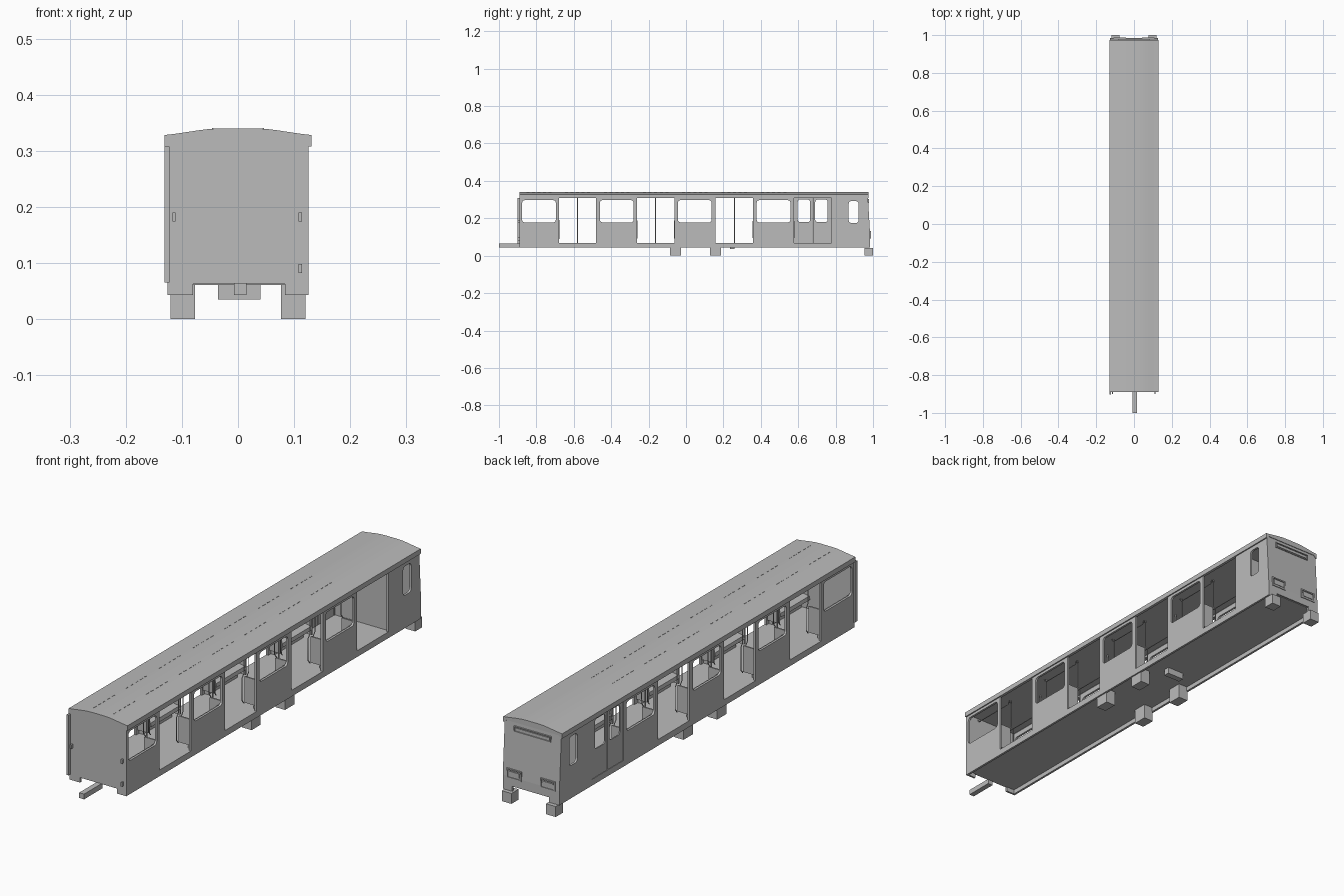
import bpy, bmesh, math
from mathutils import Vector

cube = bpy.data.objects.get("Cube")
if cube:
    bpy.data.objects.remove(cube, do_unlink=True)

GREY = (0.5, 0.5, 0.5, 1.0)
mat = bpy.data.materials.new("plain_grey")
mat.use_nodes = True
mat.diffuse_color = GREY
mat.node_tree.nodes["Principled BSDF"].inputs["Base Color"].default_value = GREY


def add(name, data):
    ob = bpy.data.objects.new(name, data)
    bpy.context.collection.objects.link(ob)
    data.materials.append(mat)
    return ob


def prisms(name, parts, axis):
    """Extrude each (outline, start, end) along the x or y axis."""
    bm = bmesh.new()
    for pts, a, b in parts:
        place = (lambda t, u, v: (t, u, v)) if axis == "x" else (lambda t, u, v: (u, t, v))
        lo = [bm.verts.new(place(a, *p)) for p in pts]
        hi = [bm.verts.new(place(b, *p)) for p in pts]
        bm.faces.new(lo)
        bm.faces.new(hi[::-1])
        for i in range(len(pts)):
            j = (i + 1) % len(pts)
            bm.faces.new((lo[i], hi[i], hi[j], lo[j]))
    bmesh.ops.recalc_face_normals(bm, faces=bm.faces)
    me = bpy.data.meshes.new(name)
    bm.to_mesh(me)
    bm.free()
    return add(name, me)


def rect(u0, u1, v0, v1):
    return [(u0, v0), (u1, v0), (u1, v1), (u0, v1)]


def rounded(u0, u1, v0, v1, r, steps=4):
    pts = []
    centres = [(u1 - r, v1 - r), (u0 + r, v1 - r), (u0 + r, v0 + r), (u1 - r, v0 + r)]
    for k, (cu, cv) in enumerate(centres):
        for s in range(steps + 1):
            a = math.pi / 2 * (k + s / steps)
            pts.append((cu + r * math.cos(a), cv + r * math.sin(a)))
    return pts


def boxes(name, *items):
    return prisms(name, [(rect(y0, y1, z0, z1), x0, x1) for x0, x1, y0, y1, z0, z1 in items], "x")


def cut(ob, cutter):
    mod = ob.modifiers.new("openings", "BOOLEAN")
    mod.object = cutter
    mod.solver = "EXACT"
    bpy.context.view_layer.objects.active = ob
    bpy.ops.object.modifier_apply(modifier=mod.name)


def discard(ob):
    bpy.data.objects.remove(ob, do_unlink=True)


def tube(name, paths, radius):
    cu = bpy.data.curves.new(name, "CURVE")
    cu.dimensions = "3D"
    cu.bevel_depth = radius
    cu.bevel_resolution = 1
    cu.use_fill_caps = True
    for path in paths:
        sp = cu.splines.new("POLY")
        sp.points.add(len(path) - 1)
        for p, co in zip(sp.points, path):
            p.co = (*co, 1)
    return add(name, cu)


DOORS = [-0.58, -0.162, 0.259, 0.677]
WINDOWS = [-0.786, -0.37, 0.047, 0.468]
FRONT, SIDE, FLOOR = -0.89, 0.126, 0.068

# side walls with door and window openings
openings = [(rect(d - 0.1, d + 0.1, FLOOR, 0.31), -1, 1) for d in DOORS]
openings += [(rounded(w - 0.09, w + 0.09, 0.178, 0.297, 0.014), -1, 1) for w in WINDOWS]
openings.append((rounded(0.87, 0.922, 0.175, 0.292, 0.014), -1, 1))
cutter = prisms("opening_cutter", openings, "x")
cutter.hide_render = True
side = [(FRONT, 0.043), (0.985, 0.043), (0.985, 0.1), (0.972, 0.325), (FRONT, 0.325)]
for label, s in (("left", 1), ("right", -1)):
    wall = prisms(label + "_wall", [(side, s * 0.117, s * SIDE)], "x")
    cut(wall, cutter)
discard(cutter)

# end walls with a notch at the bottom
notch = boxes("notch_cutter", (-0.08, 0.084, -2, 2, 0, 0.063))
notch.hide_render = True
front_wall = boxes("front_wall", (-0.117, 0.117, FRONT, FRONT + 0.008, 0.043, 0.325))
slope = [(0.977, 0.043), (0.985, 0.043), (0.985, 0.1), (0.972, 0.325), (0.964, 0.325), (0.977, 0.1)]
back_wall = prisms("back_wall", [(slope, -0.117, 0.117)], "x")
for wall in (front_wall, back_wall):
    cut(wall, notch)
discard(notch)

# cambered roof with a lip along both sides
half = [(0.131, 0.308), (0.131, 0.328), (0.11, 0.3305), (0.09, 0.3335), (0.07, 0.3365), (0.05, 0.339), (0.025, 0.34)]
under = [(-0.126, 0.308), (-0.116, 0.318), (0.116, 0.318), (0.126, 0.308)]
outline = half + [(-x, z) for x, z in reversed(half)] + under
roof = prisms("roof", [(outline, FRONT, 0.975)], "y")
bpy.ops.object.select_all(action="DESELECT")
roof.select_set(True)
bpy.context.view_layer.objects.active = roof
bpy.ops.object.shade_smooth_by_angle(angle=math.radians(30))

# rows of small studs on the roof
studs = []
for w in WINDOWS + DOORS[:3]:
    for x in (-0.045, 0.045):
        for k in range(5):
            y = w - 0.06 + k * 0.03
            studs.append((x - 0.001, x + 0.001, y - 0.008, y + 0.008, 0.338, 0.3402))
boxes("roof_studs", *studs)

# floor, cab bulkhead and underside
boxes("floor", (-0.118, 0.118, FRONT + 0.004, 0.979, 0.061, FLOOR))
boxes("cab_bulkhead", (-0.118, 0.118, 0.785, 0.793, FLOOR, 0.32))
boxes("underfloor_box", (-0.036, 0.04, 0.235, 0.26, 0.035, 0.062))
boxes("coupler_bar", (-0.007, 0.015, -1.0, FRONT + 0.006, 0.043, 0.064))
blocks = []
for s in (-1, 1):
    x0, x1 = sorted((s * 0.077, s * 0.12))
    for y0, y1, top in ((-0.085, -0.027, 0.062), (0.128, 0.187, 0.062), (0.955, 1.0, 0.042)):
        blocks.append((x0, x1, y0, y1, 0, top))
boxes("support_blocks", *blocks)

# closed double door on the right side
d = DOORS[3]
glass = [(rounded(d + s * 0.047 - 0.033, d + s * 0.047 + 0.033, 0.18, 0.3, 0.012), -1, 1) for s in (-1, 1)]
cutter = prisms("door_glass_cutter", glass, "x")
cutter.hide_render = True
leaves = boxes("right_door_leaves", *[(-0.124, -0.119, a, b, FLOOR, 0.31)
                                      for a, b in ((d - 0.1, d - 0.001), (d + 0.001, d + 0.1))])
cut(leaves, cutter)
discard(cutter)

# framed lamps and sign on the back wall
def frame(name, x0, x1, z0, z1, y, t=0.005):
    ya, yb = y - 0.008, y + 0.004
    boxes(name, (x0, x1, ya, yb, z0, z0 + t), (x0, x1, ya, yb, z1 - t, z1),
          (x0, x0 + t, ya, yb, z0 + t, z1 - t), (x1 - t, x1, ya, yb, z0 + t, z1 - t))
    boxes(name + "_panel", (x0 + 2 * t, x1 - 2 * t, ya, yb - 0.001, z0 + 2 * t, z1 - 2 * t))


frame("left_lamp", 0.042, 0.108, 0.093, 0.132, 0.984)
frame("right_lamp", -0.108, -0.042, 0.093, 0.132, 0.984)
frame("sign", -0.082, 0.082, 0.281, 0.304, 0.9745, 0.003)

# rain strip and small handles on the front wall
boxes("front_strip", (-0.131, -0.122, -0.902, FRONT + 0.004, 0.065, 0.308))
boxes("front_handles", *[(x - 0.003, x + 0.003, -0.9, FRONT + 0.002, z - 0.008, z + 0.008)
                         for x, z in ((-0.114, 0.182), (0.111, 0.182), (0.111, 0.09))])

# benches along both walls
seat = [(0.118, 0.174), (0.109, 0.174), (0.101, 0.128), (0.066, 0.122), (0.063, 0.108),
        (0.1, 0.103), (0.1, FLOOR), (0.118, FLOOR)]
benches, screens, rails, hoops = [], [], [], []
for w in WINDOWS:
    for s in (-1, 1):
        benches.append(([(s * x, z) for x, z in seat], w - 0.092, w + 0.092))
        rails.append([(s * 0.07, w - 0.1, 0.316), (s * 0.07, w - 0.09, 0.302),
                      (s * 0.07, w + 0.09, 0.302), (s * 0.07, w + 0.1, 0.316)])
        for e in (-1, 1):
            y = w + e * 0.098
            if y < FRONT + 0.02:
                continue
            x0, x1 = sorted((s * 0.066, s * 0.117))
            screens.append((x0, x1, y - 0.003, y + 0.003, 0.085, 0.19))
            hoops.append([(s * 0.062, y, 0.08), (s * 0.062, y + e * 0.012, 0.095),
                          (s * 0.062, y + e * 0.012, 0.185), (s * 0.062, y, 0.2),
                          (s * 0.062, y, 0.318)])
prisms("benches", benches, "y")
boxes("seat_end_screens", *screens)
tube("overhead_rails", rails, 0.002)
tube("grab_hoops", hoops, 0.002)

# centre poles by the open doors
tube("centre_poles", [[(0, y, FLOOR), (0, y, 0.319)] for y in DOORS[:3]], 0.003)
